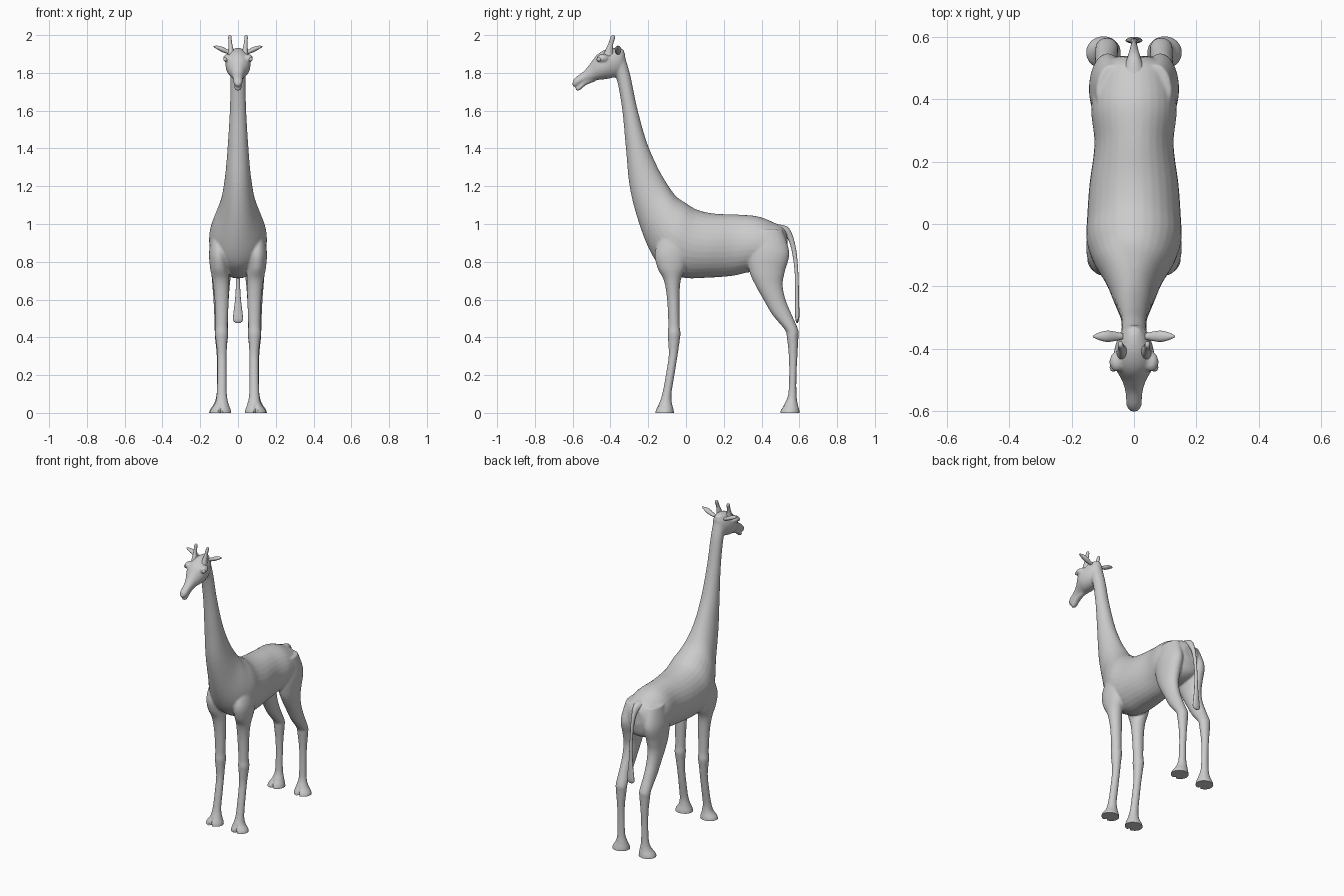
import bpy, bmesh, math
from mathutils import Vector, Matrix


def side(st):
    """Station (y1,z1, y2,z2, x1,x2) -> centre, half-axis across, half-axis in the side plane."""
    y1, z1, y2, z2, x1, x2 = st
    return (Vector(((x1 + x2) / 2, (y1 + y2) / 2, (z1 + z2) / 2)),
            Vector(((x2 - x1) / 2, 0, 0)),
            Vector((0, (y2 - y1) / 2, (z2 - z1) / 2)))


def mid(st):
    """Centred station (y1,z1, y2,z2, half width)."""
    return side((*st[:4], -st[4], st[4]))


def level(st):
    """Horizontal station (z, y1,y2, x1,x2)."""
    z, y1, y2, x1, x2 = st
    return side((y1, z, y2, z, x1, x2))


def spline(a, b, c, d, t):
    return 0.5 * (2 * b + (c - a) * t + (2 * a - 5 * b + 4 * c - d) * t * t
                  + (3 * b - a - 3 * c + d) * t ** 3)


def loft(bm, stations, flip=1, seg=32, sub=6):
    """Skin elliptical rings, smoothly interpolated between stations."""
    n, rings = len(stations), []
    for i in range(n - 1):
        k = [stations[max(0, min(n - 1, i + j))] for j in (-1, 0, 1, 2)]
        for s in range(sub + (i == n - 2)):
            rings.append([spline(*(q[m] for q in k), s / sub) for m in range(3)])
    loops = []
    for c, a, b in rings:
        loop = []
        for j in range(seg):
            t = 2 * math.pi * j / seg
            p = c + a * math.cos(t) + b * math.sin(t)
            loop.append(bm.verts.new((p.x * flip, p.y, p.z)))
        loops.append(loop)
    for p, q in zip(loops, loops[1:]):
        for j in range(seg):
            bm.faces.new((p[j - 1], p[j], q[j], q[j - 1]))
    bm.faces.new(loops[0])
    bm.faces.new(loops[-1])


def finish(bm, name):
    bmesh.ops.recalc_face_normals(bm, faces=bm.faces[:])
    me = bpy.data.meshes.new(name)
    bm.to_mesh(me)
    bm.free()
    ob = bpy.data.objects.new(name, me)
    bpy.context.collection.objects.link(ob)
    me.shade_smooth()
    return ob


def ball(bm, loc, size):
    m = Matrix.Translation(loc) @ Matrix.Diagonal((*size, 1))
    bmesh.ops.create_uvsphere(bm, u_segments=24, v_segments=16, radius=1, matrix=m)


# Torso and neck, rump to nape
torso = [(.54, .85, .535, .95, .05), (.515, .77, .51, .985, .105), (.44, .74, .46, 1.01, .13),
         (.34, .745, .38, 1.04, .137), (.24, .725, .27, 1.05, .127), (.1, .715, .15, 1.055, .143),
         (-.01, .715, .06, 1.075, .15), (-.10, .75, 0, 1.11, .152), (-.17, .82, -.055, 1.15, .132),
         (-.237, .97, -.105, 1.22, .094), (-.295, 1.18, -.155, 1.31, .069),
         (-.318, 1.4, -.21, 1.44, .054), (-.337, 1.6, -.26, 1.62, .043),
         (-.365, 1.76, -.293, 1.78, .04), (-.40, 1.85, -.318, 1.87, .04),
         (-.39, 1.90, -.33, 1.925, .03)]
# Head and lower jaw, muzzle to back
head = [(-.602, 1.735, -.598, 1.762, .012), (-.585, 1.725, -.58, 1.78, .024),
        (-.545, 1.745, -.54, 1.81, .027), (-.505, 1.755, -.505, 1.852, .037),
        (-.465, 1.763, -.475, 1.892, .056), (-.43, 1.766, -.44, 1.917, .066),
        (-.385, 1.775, -.395, 1.932, .06), (-.345, 1.79, -.345, 1.93, .042),
        (-.33, 1.84, -.322, 1.90, .02)]
jaw = [(-.585, 1.71, -.582, 1.722, .01), (-.565, 1.706, -.565, 1.735, .019),
       (-.53, 1.735, -.53, 1.77, .021), (-.48, 1.755, -.48, 1.79, .02)]
# Legs, top to hoof
front_leg = [(.95, -.13, .03, .06, .14), (.85, -.165, .02, .05, .153), (.77, -.152, 0, .05, .148),
             (.70, -.117, -.028, .047, .135), (.6, -.1, -.034, .049, .124),
             (.47, -.094, -.034, .054, .119), (.42, -.097, -.029, .052, .122),
             (.37, -.094, -.035, .057, .116), (.3, -.092, -.045, .06, .11),
             (.2, -.107, -.061, .06, .11), (.1, -.126, -.077, .059, .113),
             (.05, -.143, -.074, .05, .122), (.01, -.162, -.064, .037, .148),
             (-.03, -.164, -.063, .036, .15)]
hind_leg = [(.97, .34, .51, .02, .12), (.85, .32, .547, .025, .143), (.75, .335, .524, .035, .141),
            (.68, .365, .512, .043, .136), (.6, .41, .527, .049, .13), (.52, .457, .56, .053, .126),
            (.44, .523, .594, .051, .124), (.4, .534, .595, .053, .122), (.3, .544, .59, .063, .113),
            (.2, .546, .585, .065, .111), (.1, .541, .585, .063, .114), (.05, .523, .591, .053, .127),
            (.01, .499, .601, .043, .152), (-.03, .497, .602, .042, .154)]

bm = bmesh.new()
for part in (torso, head, jaw):
    loft(bm, [mid(s) for s in part])
for f in (1, -1):
    for leg in (front_leg, hind_leg):
        loft(bm, [level(s) for s in leg], f)
    ball(bm, (f * .055, -.442, 1.877), (.024, .032, .022))   # brow
raw = finish(bm, "giraffe_body")

# Fuse into one smooth skin
rm = raw.modifiers.new("fuse", 'REMESH')
rm.mode, rm.voxel_size = 'VOXEL', .006
sm = raw.modifiers.new("soften", 'SMOOTH')
sm.factor, sm.iterations = .5, 6
dg = bpy.context.evaluated_depsgraph_get()
fused = bpy.data.meshes.new_from_object(raw.evaluated_get(dg))
raw.modifiers.clear()

# Flat soles and cloven hoof fronts
bm = bmesh.new()
bm.from_mesh(fused)
cut = bmesh.ops.bisect_plane(bm, geom=bm.verts[:] + bm.edges[:] + bm.faces[:], plane_co=(0, 0, 0),
                             plane_no=(0, 0, 1), clear_inner=True)
for v in bm.verts:
    if v.co.z < .05:
        for fx, fy in ((.0925, -.162), (.0975, .499)):
            d = abs(abs(v.co.x) - fx)
            if d < .012 and fy - .01 < v.co.y < fy + .035:
                v.co.y += .018 * (1 - d / .012) * (1 - v.co.z / .05)
rim = [e for e in cut['geom_cut'] if isinstance(e, bmesh.types.BMEdge)]
bmesh.ops.edgeloop_fill(bm, edges=rim)
bm.to_mesh(raw.data)
bm.free()
raw.data.shade_smooth()
bpy.context.view_layer.objects.active = raw
raw.select_set(True)
bpy.ops.object.shade_smooth_by_angle(angle=math.radians(50))

# Tail with tuft
tail = [(.47, .95, .48, 1.0, .04), (.53, .93, .545, .978, .02), (.557, .87, .58, .882, .011),
        (.575, .75, .594, .75, .009), (.578, .62, .598, .62, .014), (.578, .52, .6, .52, .025),
        (.58, .49, .597, .49, .026), (.585, .477, .592, .477, .012)]
bm = bmesh.new()
loft(bm, [mid(s) for s in tail], seg=20)
finish(bm, "tail")

horn = [(1.89, -.44, -.385, .018, .056), (1.925, -.425, -.387, .024, .052),
        (1.955, -.411, -.385, .031, .05), (1.985, -.401, -.376, .034, .052),
        (1.996, -.396, -.378, .036, .05), (2.0, -.39, -.382, .041, .046)]
# Ear: x, z, half depth, half height
ear = [(.035, 1.905, .010, .010), (.055, 1.912, .014, .012), (.085, 1.925, .018, .014),
       (.112, 1.935, .012, .009), (.131, 1.94, .003, .002)]
for f, s in ((1, "left"), (-1, "right")):
    bm = bmesh.new()
    loft(bm, [level(q) for q in horn], f, 16)
    finish(bm, s + "_horn")
    bm = bmesh.new()
    loft(bm, [(Vector((x, -.36, z)), Vector((0, a, 0)), Vector((0, 0, b))) for x, z, a, b in ear], f, 16)
    finish(bm, s + "_ear")
    bm = bmesh.new()
    ball(bm, (f * .066, -.46, 1.872), (.012, .013, .012))
    finish(bm, s + "_eye")
